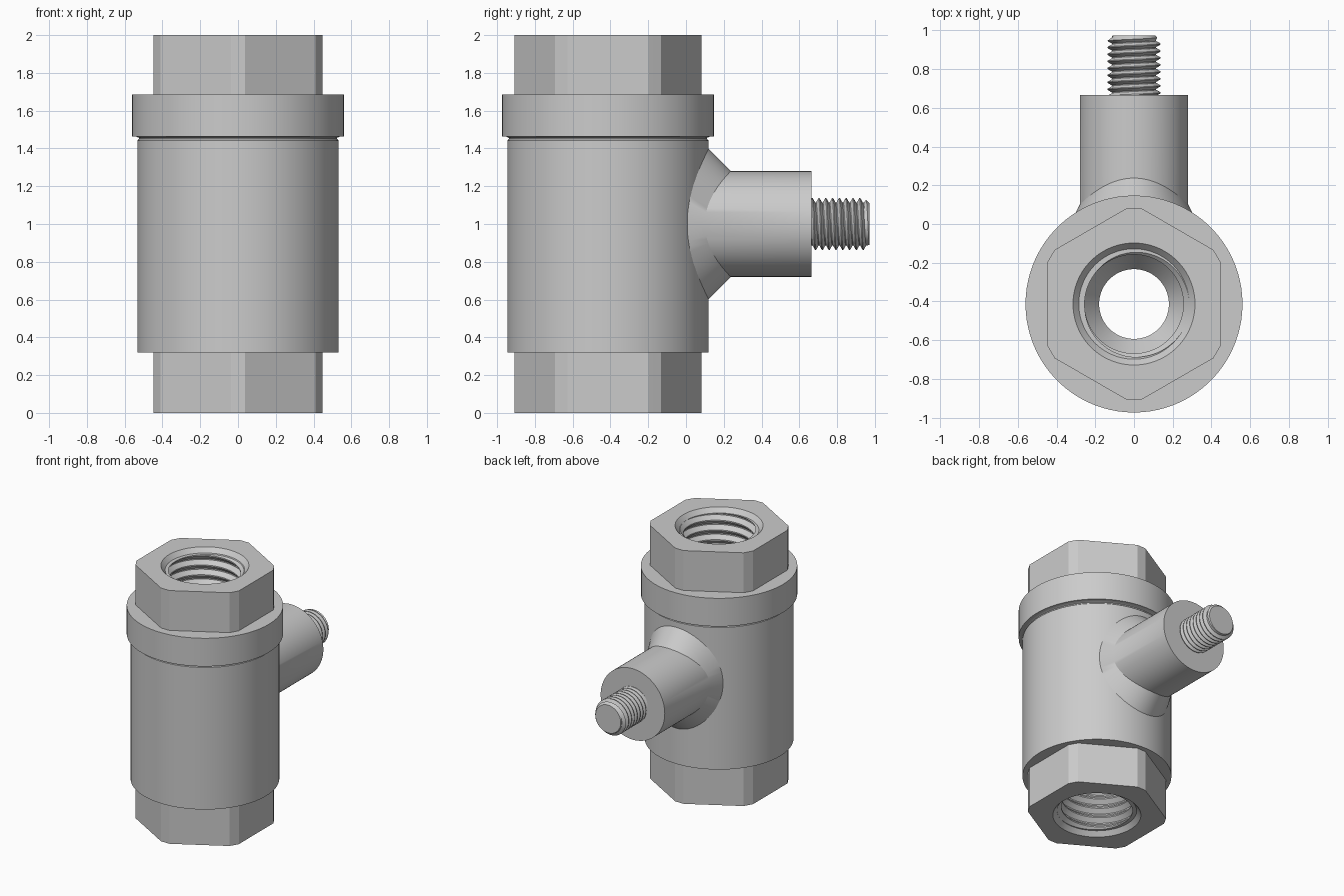
import bpy, bmesh
from math import sin, cos, pi, tau, sqrt, floor

if "Cube" in bpy.data.objects:
    bpy.data.objects.remove(bpy.data.objects["Cube"])

AXIS_Y = -0.413      # main body axis
ARM_Z = 1.0          # side arm axis
N = 84               # sides; lands exactly on the clipped hex corners


def loft(name, rows, n, place):
    """Skin rows; each row is a function angle -> (radius, height)."""
    bm = bmesh.new()
    grid = [[bm.verts.new(place(i * tau / n, *row(i * tau / n))) for i in range(n + 1)]
            for row in rows]
    for a, b in zip(grid, grid[1:]):
        for i in range(n):
            bm.faces.new((a[i], a[i + 1], b[i + 1], b[i]))
    bmesh.ops.remove_doubles(bm, verts=bm.verts, dist=1e-5)
    bmesh.ops.dissolve_degenerate(bm, edges=bm.edges, dist=1e-5)
    bmesh.ops.recalc_face_normals(bm, faces=bm.faces)
    mesh = bpy.data.meshes.new(name)
    bm.to_mesh(mesh)
    bm.free()
    ob = bpy.data.objects.new(name, mesh)
    bpy.context.collection.objects.link(ob)
    bpy.ops.object.select_all(action='DESELECT')
    ob.select_set(True)
    bpy.context.view_layer.objects.active = ob
    bpy.ops.object.shade_smooth_by_angle(angle=0.5)
    return ob


def ring(r, h):
    return lambda t: (r, h)


def hex_ring(h):
    """Hexagon with flats facing +-x and clipped corners."""
    def row(t):
        flat = (t + pi / 6) % (pi / 3) - pi / 6
        corner = t % (pi / 3) - pi / 6
        return min(0.447 / cos(flat), 0.495 / cos(corner)), h
    return row


def thread(lo, hi, pitch, minor, major, limit=lambda h: 9.0):
    """Helical thread rows between two heights, cut cleanly at both ends."""
    def wave(u):
        u -= floor(u)
        if u < 0.12:
            f = 0
        elif u < 0.5:
            f = (u - 0.12) / 0.38
        else:
            f = 1 if u < 0.62 else (1 - u) / 0.38
        return minor + (major - minor) * f

    def make(k, ph):
        def row(t):
            h = min(max((k + ph + t / tau) * pitch, lo), hi)
            return min(wave(h / pitch - t / tau), limit(h)), h
        return row
    return [make(k, ph) for k in range(floor(lo / pitch) - 2, floor(hi / pitch) + 3)
            for ph in (0, 0.12, 0.5, 0.62)]


def upright(t, r, h):
    return (r * cos(t), AXIS_Y + r * sin(t), h)


def sideways(t, r, h):
    return (r * sin(t), h, ARM_Z + r * cos(t))


# Main body: outside going up, threaded bore coming back down
outside = [hex_ring(0), hex_ring(0.32)]
outside += [ring(r, h) for r, h in ((0.533, 0.32), (0.533, 1.442), (0.524, 1.45),
                                    (0.524, 1.456), (0.54, 1.463), (0.56, 1.463),
                                    (0.56, 1.685))]
outside += [hex_ring(1.685), hex_ring(2.0)]
bore = [ring(0.315, 2.0), ring(0.285, 1.965)]
bore += thread(1.5, 1.965, 0.077, 0.255, 0.285)[::-1]
bore += [ring(r, h) for r, h in ((0.255, 1.5), (0.18, 1.4), (0.18, 0.6), (0.255, 0.5))]
bore += thread(0.035, 0.5, 0.077, 0.255, 0.285)[::-1]
bore += [ring(0.285, 0.035), ring(0.315, 0), hex_ring(0)]
loft("valve_body", outside + bore, N, upright)


# Side arm with a chamfer collar that follows the round body
def collar(inset):
    def row(t):
        x, z = 0.33 * sin(t), 0.40 * cos(t)
        return (sqrt(x * x + z * z), sqrt(0.533 ** 2 - x * x) + AXIS_Y - inset, x, z)
    return row


def arm_place(t, r, h, x=None, z=None):
    return sideways(t, r, h) if x is None else (x, h, ARM_Z + z)


arm = [ring(0, -0.1), collar(0.08), collar(0.002),
       lambda t: (0.28, 0.10 + 0.137 * cos(t) ** 2),
       ring(0.28, 0.665), ring(0, 0.665)]
loft("side_arm", arm, N, arm_place)

# Threaded stud with a chamfered tip
stud = [ring(0, 0.65)]
stud += thread(0.65, 0.972, 0.036, 0.114, 0.138, lambda h: 0.11 + (0.972 - h))
stud += [ring(0, 0.972)]
loft("threaded_stud", stud, 48, sideways)
